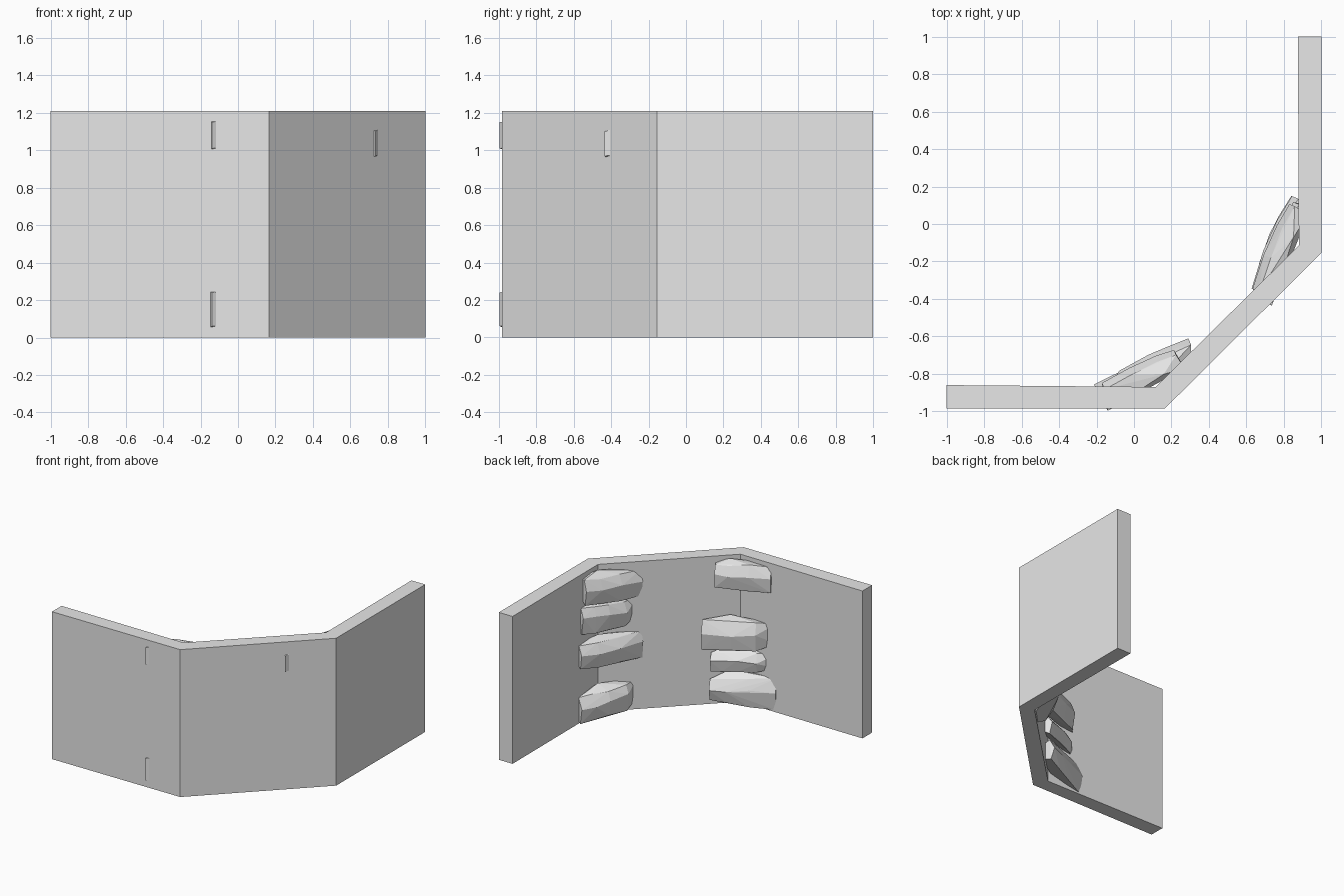
import bpy, bmesh, random
from mathutils import Vector

old = bpy.data.objects.get("Cube")
if old:
    bpy.data.objects.remove(old, do_unlink=True)

random.seed(4)
HEIGHT = 1.21

grey = bpy.data.materials.new("plain_grey")
grey.use_nodes = True
grey.diffuse_color = (0.8, 0.8, 0.8, 1)
grey.node_tree.nodes["Principled BSDF"].inputs["Base Color"].default_value = (0.8, 0.8, 0.8, 1)


def finish(name, bm):
    bmesh.ops.recalc_face_normals(bm, faces=bm.faces[:])
    mesh = bpy.data.meshes.new(name)
    bm.to_mesh(mesh)
    bm.free()
    mesh.materials.append(grey)
    obj = bpy.data.objects.new(name, mesh)
    bpy.context.collection.objects.link(obj)
    return obj


# Wall: a three-panel plan extruded upward
plan = [(-1, -0.985), (0.165, -0.985), (1, -0.155), (1, 1),
        (0.875, 1), (0.88, -0.115), (0.115, -0.87), (-1, -0.86)]
bm = bmesh.new()
base = bm.faces.new([bm.verts.new((x, y, 0)) for x, y in plan])
top = bmesh.ops.extrude_face_region(bm, geom=[base])["geom"]
bmesh.ops.translate(bm, vec=(0, 0, HEIGHT),
                    verts=[v for v in top if isinstance(v, bmesh.types.BMVert)])
finish("wall", bm)


def along(path, t):
    """Point on a three-point plan path, t from 0 to 1."""
    a, b, c = (Vector(p) for p in path)
    return a.lerp(b, t * 2) if t < 0.5 else b.lerp(c, t * 2 - 1)


def rock(name, path, back, inward, t0, t1, start, end, inset):
    """Faceted slab: hull of a bulging front and two edges buried in the wall."""
    bm = bmesh.new()
    inward = Vector(inward)
    for i in range(4):
        f = i / 3
        p = along(path, t0 + (t1 - t0) * f) + inward * inset
        lo = start[0] + (end[0] - start[0]) * f
        hi = start[1] + (end[1] - start[1]) * f
        # Lower edge, bulge and upper edge of the front
        for level, push in ((0, 0.02), (0.6, 0), (1, 0.035)):
            q = p + inward * (push + random.uniform(0, 0.012))
            z = lo + (hi - lo) * level + random.uniform(-0.012, 0.012)
            bm.verts.new((q.x, q.y, min(max(z, 0.003), HEIGHT - 0.005)))
    for (x, y), (lo, hi) in zip(back, (start, end)):
        bm.verts.new((x, y, lo + 0.04))
        bm.verts.new((x, y, hi - 0.02))
    # High point of the slab at the wall corner
    mid = (along(path, 0.45) + inward * 0.13)
    bm.verts.new((mid.x, mid.y, min(max(start[1], end[1]) + 0.02, HEIGHT)))
    hull = bmesh.ops.convex_hull(bm, input=bm.verts[:])
    loose = {g for g in hull["geom_interior"] + hull["geom_unused"]
             if isinstance(g, bmesh.types.BMVert)}
    bmesh.ops.delete(bm, geom=list(loose), context="VERTS")
    finish(name, bm)


# Rocks stacked in the left corner, from the top down
left_path = [(0.84, 0.15), (0.72, -0.04), (0.62, -0.34)]
left_in = (0.92, -0.38)
left_back = [(0.93, 0.1), (0.71, -0.38)]
left_poke = [(0.93, 0.05), (0.735, -0.437)]
left = [
    (left_poke, 0.1, 1, (0.97, 1.17), (0.93, 1.12), 0.01),
    (left_back, 0.06, 0.78, (0.73, 0.94), (0.71, 0.91), 0.02),
    (left_back, 0, 1, (0.45, 0.64), (0.43, 0.64), 0),
    (left_back, 0, 0.78, (0, 0.2), (0.03, 0.24), 0),
]

# Rocks stacked in the right corner, from the top down
right_path = [(0.29, -0.61), (0.09, -0.69), (-0.22, -0.84)]
right_in = (0.38, -0.92)
right_back = [(0.3, -0.76), (-0.17, -0.93)]
right_poke = [(0.27, -0.77), (-0.14, -0.997)]
right = [
    (right_poke, 0.22, 0.94, (0.99, 1.17), (0.97, 1.17), 0.02),
    (right_back, 0, 0.78, (0.47, 0.7), (0.49, 0.71), 0),
    (right_back, 0.14, 0.78, (0.29, 0.42), (0.29, 0.46), 0.03),
    (right_poke, 0.13, 1, (0.05, 0.22), (0.02, 0.26), 0.01),
]

for side, path, inward, rocks in (("left", left_path, left_in, left),
                                  ("right", right_path, right_in, right)):
    for n, (back, t0, t1, start, end, inset) in enumerate(rocks, 1):
        rock(f"{side}_rock_{n}", path, back, inward, t0, t1, start, end, inset)
